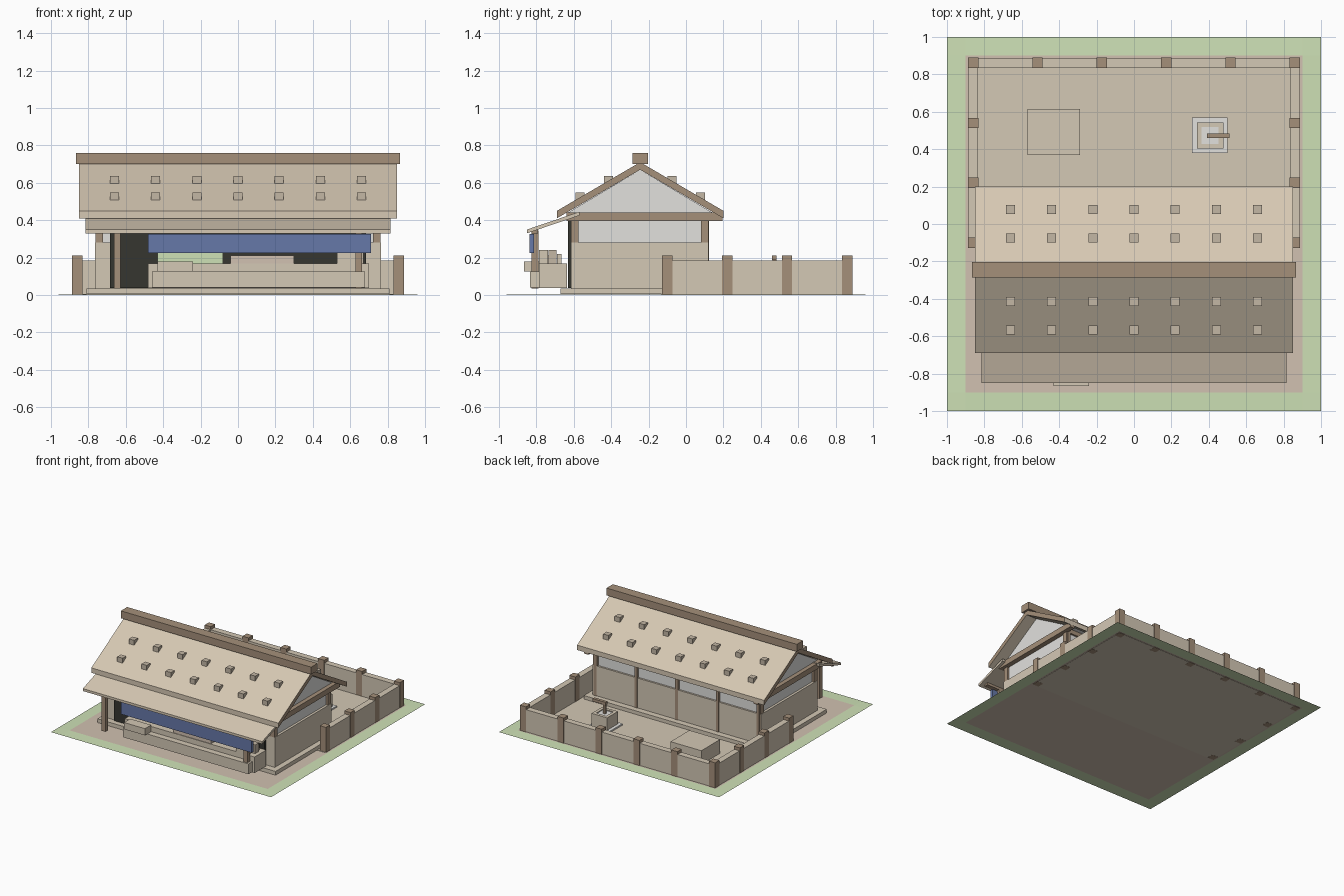
import bpy, bmesh

cube = bpy.data.objects.get("Cube")
if cube:
    bpy.data.objects.remove(cube, do_unlink=True)


def material(name, r, g, b):
    """Flat material from 0-255 display values, stored as linear."""
    lin = [((c / 255 + 0.055) / 1.055) ** 2.4 for c in (r, g, b)] + [1]
    m = bpy.data.materials.new(name)
    m.use_nodes = True
    m.diffuse_color = lin
    m.node_tree.nodes["Principled BSDF"].inputs["Base Color"].default_value = lin
    return m


GRASS = material("grass green", 206, 225, 182)
DIRT = material("dirt", 209, 193, 177)
WALL = material("clay wall", 212, 200, 181)
ROOF = material("roof board", 214, 200, 179)
STONE = material("roof stone", 196, 183, 165)
WOOD = material("brown wood", 165, 144, 122)
PLASTER = material("pale plaster", 226, 225, 222)
BLUE = material("blue cloth", 102, 120, 168)
DARK = material("dark opening", 54, 54, 48)


def finish(name, bm, *mats):
    bmesh.ops.recalc_face_normals(bm, faces=bm.faces)
    mesh = bpy.data.meshes.new(name)
    bm.to_mesh(mesh)
    bm.free()
    for m in mats:
        mesh.materials.append(m)
    ob = bpy.data.objects.new(name, mesh)
    bpy.context.collection.objects.link(ob)
    return ob


def boxes(name, mat, *spans):
    """One object of boxes, each given as x, y and z spans."""
    bm = bmesh.new()
    for spans3 in spans:
        made = bmesh.ops.create_cube(bm, size=1)
        for v in made["verts"]:
            v.co = [a + (b - a) * (c + 0.5) for c, (a, b) in zip(v.co, spans3)]
    return finish(name, bm, mat)


def around(c, size):
    return (c - size / 2, c + size / 2)


def prism(name, profile, x0, x1, mat, end_mat=None):
    """Extrude a y-z profile along x; the ends can take another material."""
    bm = bmesh.new()
    face = bm.faces.new([bm.verts.new((x0, y, z)) for y, z in profile])
    out = bmesh.ops.extrude_face_region(bm, geom=[face])["geom"]
    for v in out:
        if isinstance(v, bmesh.types.BMVert):
            v.co.x = x1
    bm.normal_update()
    for f in bm.faces:
        f.material_index = int(abs(f.normal.x) > 0.9)
    return finish(name, bm, mat, end_mat or mat)


# Ground: grass border around a dirt patch
bm = bmesh.new()
bmesh.ops.create_grid(bm, x_segments=3, y_segments=3, size=1)
for v in bm.verts:
    for axis in (0, 1):
        if abs(v.co[axis]) < 0.9:
            v.co[axis] = 0.9 if v.co[axis] > 0 else -0.9
    v.co.z = 0.003 if max(abs(v.co.x), abs(v.co.y)) < 0.95 else 0
for f in bm.faces:
    f.material_index = int(f.calc_center_median().length < 0.1)
finish("ground", bm, GRASS, DIRT)
boxes("yard_floor", WALL, ((-0.885, 0.885), (-0.13, 0.885), (0.001, 0.006)))

# Yard fence
boxes("fence_walls", WALL,
      ((-0.885, -0.835), (-0.12, 0.885), (0.004, 0.185)),
      ((0.835, 0.885), (-0.12, 0.885), (0.004, 0.185)),
      ((-0.835, 0.835), (0.835, 0.885), (0.004, 0.185)))
spots = [(-0.86 + 0.344 * i, 0.862) for i in range(6)]
spots += [(s * 0.86, y) for s in (-1, 1) for y in (0.54, 0.22, -0.1)]
boxes("fence_posts", WOOD,
      *[(around(x, 0.055), around(y, 0.055), (0, 0.21)) for x, y in spots])

# House body
boxes("foundation", WALL, ((-0.81, 0.81), (-0.67, 0.17), (0.004, 0.035)))
boxes("lower_walls", WALL, ((-0.765, 0.765), (-0.615, 0.12), (0.035, 0.28)))
boxes("upper_walls", PLASTER, ((-0.745, 0.745), (-0.6, 0.105), (0.28, 0.42)))
boxes("corner_posts", WOOD,
      *[(around(s * 0.743, 0.04), around(y, 0.04), (0.035, 0.42))
        for s in (-1, 1) for y in (-0.595, 0.1)])
boxes("back_posts", WOOD,
      *[(around(0.37 * i, 0.025), (0.1, 0.124), (0.035, 0.41)) for i in range(-2, 3)])
boxes("dark_front", DARK, ((-0.685, 0.685), (-0.632, -0.61), (0.038, 0.4)))
boxes("tie_beams", WOOD,
      *[(around(s * 0.77, 0.04), (-0.64, 0.195), (0.395, 0.44)) for s in (-1, 1)])
boxes("wall_plates", WOOD,
      *[((-0.79, 0.79), around(y, 0.04), (0.395, 0.43)) for y in (-0.59, 0.1)])

# Main roof
MID = -0.245
prism("gable", [(-0.64, 0.435), (0.15, 0.435), (MID, 0.67)], -0.755, 0.755, PLASTER)
prism("main_roof", [(-0.69, 0.41), (-0.69, 0.45), (MID, 0.71), (0.2, 0.45),
                    (0.2, 0.41), (MID, 0.67)], -0.85, 0.85, ROOF, WOOD)
boxes("ridge_beam", WOOD, ((-0.865, 0.865), (-0.286, -0.204), (0.7, 0.76)))
stones = []
for offset, z in ((0.17, 0.617), (0.322, 0.528)):
    for side in (-1, 1):
        for i in range(-3, 4):
            stones.append((around(0.22 * i, 0.048),
                           around(MID + side * offset, 0.048), around(z, 0.04)))
boxes("roof_stones", STONE, *stones)

# Porch
prism("porch_roof", [(-0.85, 0.33), (-0.85, 0.35), (-0.57, 0.445), (-0.57, 0.425)],
      -0.815, 0.815, ROOF)
boxes("porch_beam", WOOD, ((-0.78, 0.78), (-0.825, -0.79), (0.33, 0.35)))
boxes("porch_posts", WOOD,
      *[(around(s * 0.645, 0.036), around(-0.807, 0.036), (0.035, 0.345))
        for s in (-1, 1)])
boxes("hanging_cloth", BLUE, ((-0.48, 0.71), (-0.836, -0.812), (0.225, 0.325)))

# Shop counter with a low front ledge, and goods on top
boxes("counter", WALL, ((-0.48, 0.7), (-0.785, -0.635), (0.036, 0.168)))
boxes("front_ledge", WALL, ((-0.46, 0.68), (-0.835, -0.785), (0.04, 0.125)))
boxes("ledge_box", WALL, ((-0.43, -0.24), (-0.865, -0.785), (0.125, 0.18)))
boxes("green_goods", GRASS, ((-0.43, -0.08), (-0.73, -0.7), (0.165, 0.238)))
boxes("pale_goods", DIRT, ((-0.04, 0.3), (-0.78, -0.71), (0.165, 0.212)))
boxes("end_crates", WALL,
      ((0.53, 0.64), (-0.785, -0.737), (0.165, 0.24)),
      ((0.6, 0.66), (-0.69, -0.665), (0.165, 0.22)))
boxes("end_jar", STONE, ((0.56, 0.67), (-0.735, -0.692), (0.165, 0.24)))

# Yard chest
boxes("yard_chest", WALL, ((-0.57, -0.29), (0.37, 0.615), (0.004, 0.12)))

# Well: pad, square ring, water and pump
boxes("well_pad", PLASTER, ((0.31, 0.5), (0.38, 0.57), (0.004, 0.018)))
cx, cy = 0.407, 0.473
boxes("well_ring", WALL,
      *[(around(cx + s * 0.058, 0.025), around(cy, 0.14), (0.018, 0.12)) for s in (-1, 1)],
      *[(around(cx, 0.095), around(cy + s * 0.058, 0.025), (0.018, 0.12)) for s in (-1, 1)])
boxes("well_water", PLASTER, (around(cx, 0.1), around(cy, 0.1), (0.018, 0.112)))
boxes("well_pump", WOOD,
      ((0.397, 0.417), (0.463, 0.483), (0.1, 0.19)),
      ((0.39, 0.51), (0.46, 0.485), (0.187, 0.21)))
